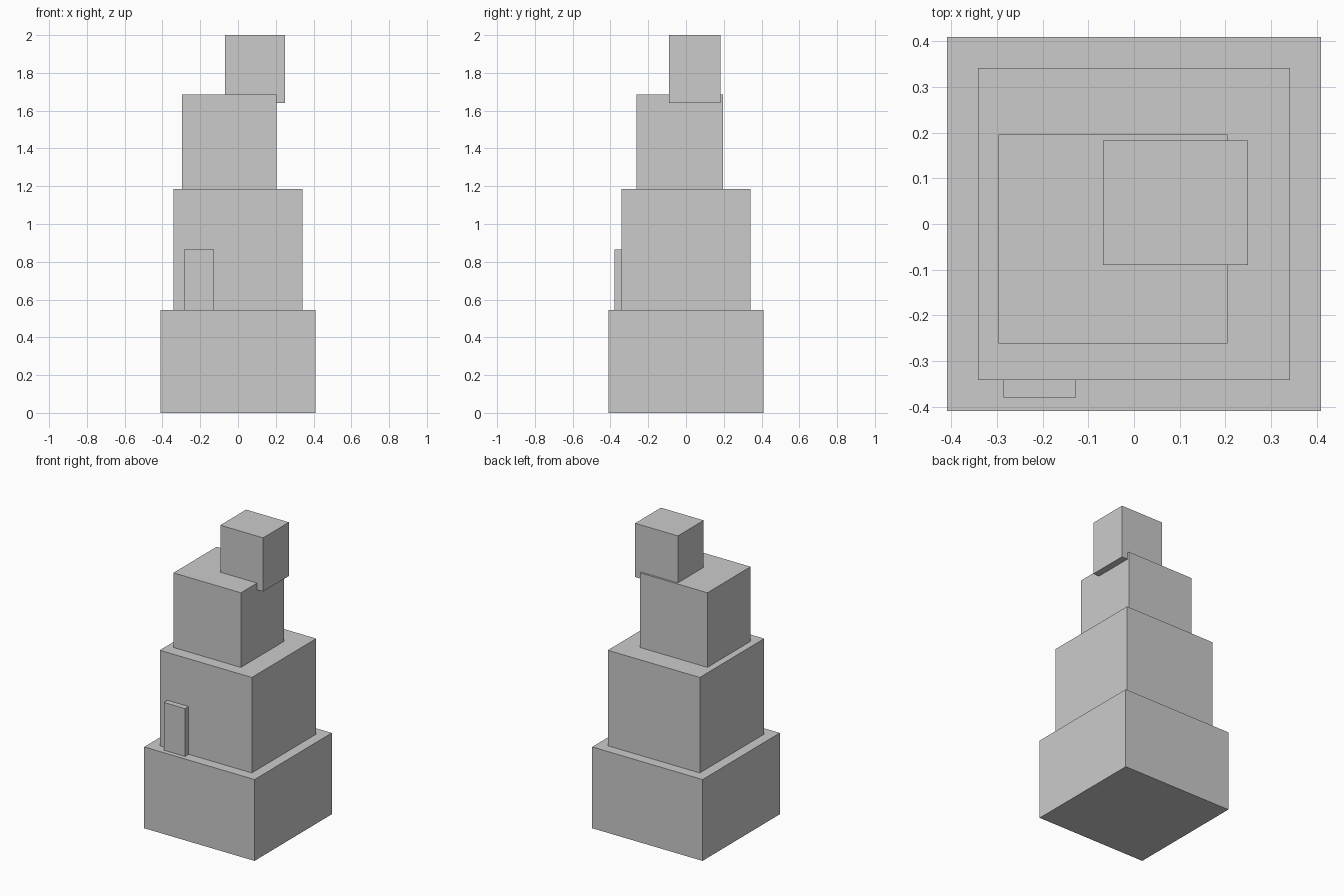
import bpy

cube = bpy.data.objects.get("Cube")
if cube:
    bpy.data.objects.remove(cube, do_unlink=True)

# Single plain grey for every block
grey = bpy.data.materials.new("plain_grey")
grey.use_nodes = True
colour = (0.6, 0.6, 0.6, 1)
grey.diffuse_color = colour
grey.node_tree.nodes["Principled BSDF"].inputs["Base Color"].default_value = colour


def block(name, x, y, z):
    """Box spanning the given (low, high) ranges."""
    spans = (x, y, z)
    bpy.ops.mesh.primitive_cube_add(size=1, location=[(a + b) / 2 for a, b in spans])
    ob = bpy.context.object
    ob.name = name
    ob.scale = [b - a for a, b in spans]
    bpy.ops.object.transform_apply(location=False, rotation=False, scale=True)
    ob.data.materials.append(grey)
    return ob


# Stacked tiers, bottom to top
block("base_tier", (-0.409, 0.409), (-0.409, 0.409), (0, 0.545))
block("second_tier", (-0.341, 0.341), (-0.341, 0.341), (0.545, 1.185))
block("third_tier", (-0.296, 0.204), (-0.261, 0.196), (1.185, 1.685))
# Overhanging top block, sunk slightly into the third tier
block("top_block", (-0.068, 0.249), (-0.09, 0.183), (1.64, 2))
# Door slab on the front of the second tier
block("door", (-0.285, -0.127), (-0.379, -0.335), (0.545, 0.865))
